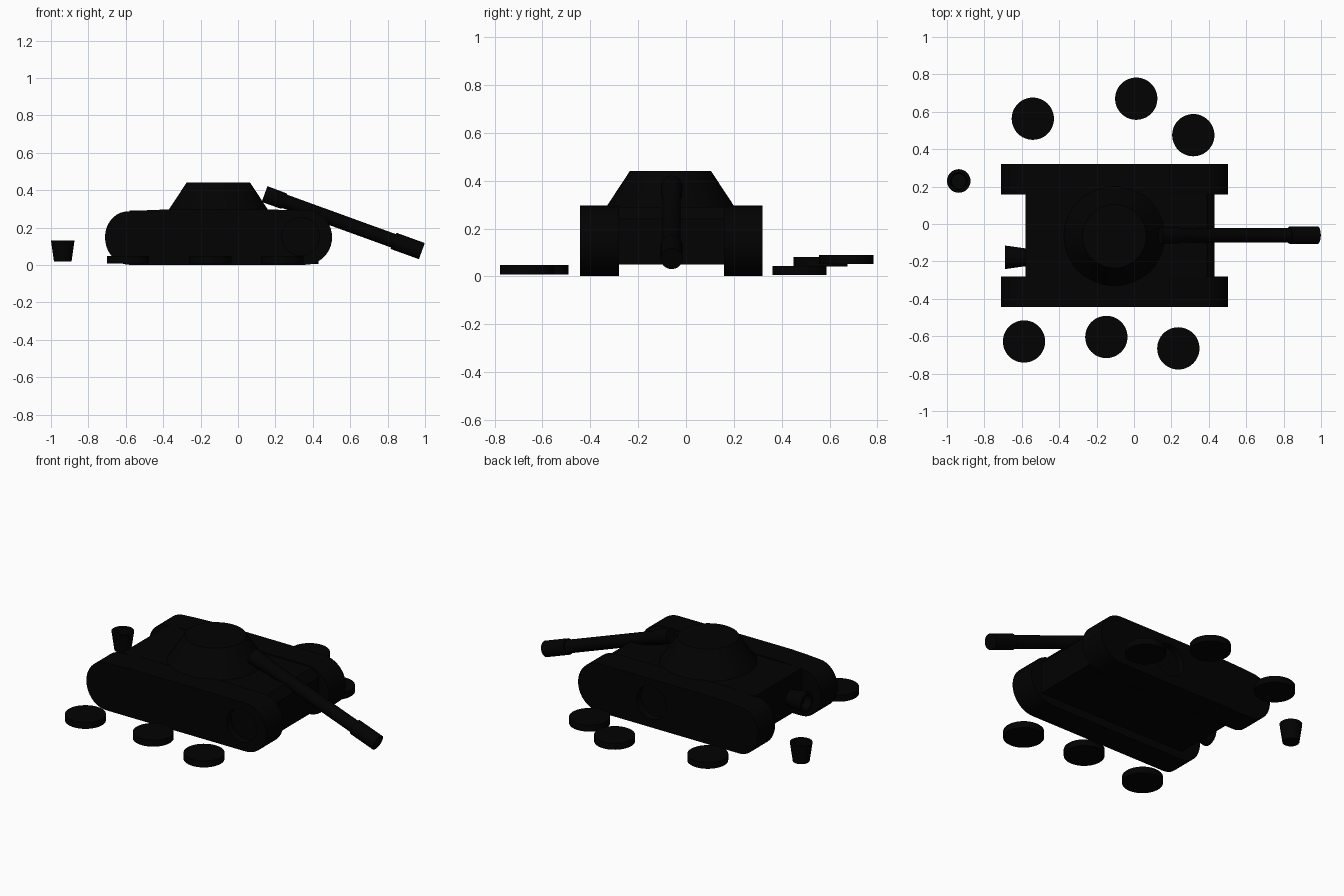
import bpy, bmesh, math
from mathutils import Vector

if "Cube" in bpy.data.objects:
    bpy.data.objects.remove(bpy.data.objects["Cube"])

black = bpy.data.materials.new("black_plastic")
black.diffuse_color = (0.0005, 0.0005, 0.0005, 1)
black.use_nodes = True
black.node_tree.nodes["Principled BSDF"].inputs["Base Color"].default_value = black.diffuse_color


def shade(obj, angle=35):
    bpy.ops.object.select_all(action='DESELECT')
    bpy.context.view_layer.objects.active = obj
    obj.select_set(True)
    bpy.ops.object.shade_smooth_by_angle(angle=math.radians(angle))


def finish(name, bm):
    bmesh.ops.recalc_face_normals(bm, faces=bm.faces)
    mesh = bpy.data.meshes.new(name)
    bm.to_mesh(mesh)
    bm.free()
    mesh.materials.append(black)
    obj = bpy.data.objects.new(name, mesh)
    bpy.context.collection.objects.link(obj)
    shade(obj)
    return obj


def extrude_xz(name, profile, y0, y1):
    """Side profile in x/z, pulled from y0 to y1."""
    bm = bmesh.new()
    face = bm.faces.new([bm.verts.new((x, y0, z)) for x, z in profile])
    new = bmesh.ops.extrude_face_region(bm, geom=[face])["geom"]
    bmesh.ops.translate(bm, vec=(0, y1 - y0, 0),
                        verts=[v for v in new if isinstance(v, bmesh.types.BMVert)])
    return finish(name, bm)


def lathe(name, start, end, profile, segs=48):
    """Revolve (distance along axis 0..1, radius) rings, capping both ends."""
    start, axis = Vector(start), Vector(end) - Vector(start)
    rot = axis.to_track_quat('Z', 'Y')
    bm = bmesh.new()
    rings = []
    for t, r in profile:
        rings.append([bm.verts.new(start + rot @ Vector(
            (r * math.cos(math.tau * i / segs), r * math.sin(math.tau * i / segs),
             t * axis.length))) for i in range(segs)])
    for a, b in zip(rings, rings[1:]):
        for i in range(segs):
            j = (i + 1) % segs
            bm.faces.new((a[i], a[j], b[j], b[i]))
    bm.faces.new(rings[0][::-1])
    bm.faces.new(rings[-1])
    return finish(name, bm)


def end_arc(cx, rx, rz, a0, a1, n=20):
    pts = []
    for i in range(n + 1):
        a = math.radians(a0 + (a1 - a0) * i / n)
        pts.append((cx + rx * math.cos(a), 0.148 + rz * math.sin(a)))
    return pts


# Rounded track blocks, each with one round wheel socket in its outer side
track = (end_arc(0.36, 0.143, 0.147, -90, 90) + [(-0.4, 0.296), (-0.5, 0.292)]
         + end_arc(-0.59, 0.121, 0.138, 90, 180, 10)
         + end_arc(-0.58, 0.131, 0.147, 190, 270, 10))
for side, y0, y1, sx, floor, out in (("front", -0.443, -0.281, 0.335, -0.4, -0.5),
                                     ("back", 0.158, 0.32, 0.01, 0.277, 0.4)):
    obj = extrude_xz(side + "_track", track, y0, y1)
    cutter = lathe(side + "_socket_cutter", (sx, floor, 0.152), (sx, out, 0.152),
                   [(0, 0.1), (1, 0.1)])
    cutter.hide_render = True
    cutter.hide_set(True)
    mod = obj.modifiers.new("socket", 'BOOLEAN')
    mod.operation, mod.object, mod.solver = 'DIFFERENCE', cutter, 'EXACT'
    bpy.context.view_layer.objects.active = obj
    bpy.ops.object.modifier_apply(modifier="socket")
    bpy.data.objects.remove(cutter)
    shade(obj)

# Hull with sloped nose
extrude_xz("hull", [(-0.58, 0.05), (-0.58, 0.29), (0.39, 0.29), (0.43, 0.24), (0.43, 0.05)],
           -0.285, 0.165)

# Turret
lathe("turret", (-0.105, -0.065, 0.285), (-0.105, -0.065, 0.44), [(0, 0.272), (1, 0.17)], 64)

# Loose barrel with thicker breech and muzzle
lathe("gun_barrel", (0.142, -0.06, 0.379), (0.983, -0.06, 0.074),
      [(0, 0.045), (0.12, 0.044), (0.13, 0.038), (0.82, 0.038), (0.82, 0.046), (1, 0.046)], 32)

# Exhaust pipes: one on the hull, one fallen off, both with a hollow mouth
pipe = [(0, 0.047), (1, 0.063), (1, 0.045), (0.6, 0.04)]
lathe("exhaust_attached", (-0.575, -0.178, 0.15), (-0.69, -0.178, 0.15), pipe, 32)
lathe("exhaust_loose", (-0.937, 0.23, 0.018), (-0.937, 0.23, 0.132), pipe, 32)

# Loose wheels lying around the tank
loose = [(-0.588, -0.628, 0.008), (-0.148, -0.604, 0.008), (0.237, -0.665, 0.008),
         (0.317, 0.475, 0.005), (-0.541, 0.563, 0.042), (0.012, 0.67, 0.051)]
for i, (x, y, z) in enumerate(loose):
    lathe(f"loose_wheel_{i + 1}", (x, y, z), (x, y, z + 0.039), [(0, 0.113), (1, 0.113)])
